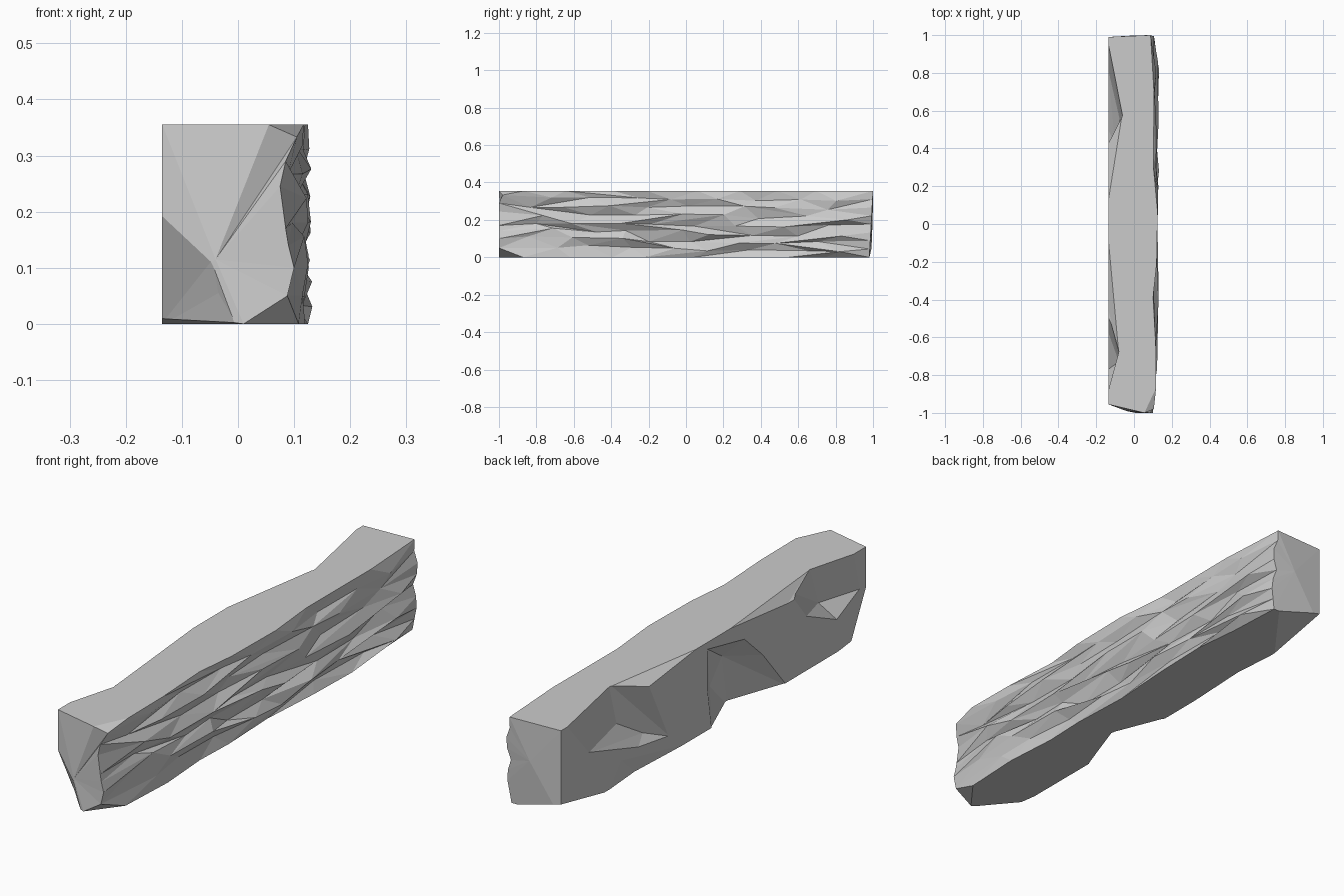
import bpy, bmesh, random

if "Cube" in bpy.data.objects:
    bpy.data.objects.remove(bpy.data.objects["Cube"])

random.seed(7)
H, L = 0.355, -0.135          # slab height, flat left side
ROWS, COLS = 9, 10

# --- slab body: flat top, bottom and left, split rough right face ---
bm = bmesh.new()
front = [(.055, .355), (.105, .333), (.085, .29), (.075, .245), (.085, .17),
         (.09, .14), (.1, .1), (.088, .05), (.01, 0)]
sections = []
for i in range(COLS):
    y0 = -1 + 2 * i / (COLS - 1)
    first, last = i == 0, i == COLS - 1
    yl = -.955 if first else (.99 if last else y0)
    ring = [bm.verts.new((L, yl, 0.02 if first else 0)), bm.verts.new((L, yl, H))]
    for r in range(ROWS):
        t = r / (ROWS - 1)
        z = H * (1 - t)
        edge = r in (0, ROWS - 1)
        if first:
            x, z = front[r]
            y = -1 + (.02 if r == 1 else 0)
        elif last:
            x, y = random.uniform(.085, .108), 1 - .02 * t
        else:
            # alternating ridges and grooves, staggered row by row
            ridge = (r + i // 2) % 2
            x = (random.uniform(.114, .133) if ridge else random.uniform(.088, .108))
            y = y0 + (.055 if r % 2 else -.055) + random.uniform(-.05, .05)
            if edge:
                x = random.uniform(.1, .126)
            else:
                z += random.uniform(-.012, .012) - .015 * y0
        ring.append(bm.verts.new((x, y, z)))
    sections.append(ring)

n = len(sections[0])
for a, b in zip(sections, sections[1:]):
    for k in range(n):
        m = (k + 1) % n
        q = (a[k], a[m], b[m], b[k])
        if 2 <= k < n - 1 and random.random() < .5:
            bm.faces.new((q[0], q[1], q[2]))
            bm.faces.new((q[0], q[2], q[3]))
        elif 2 <= k < n - 1:
            bm.faces.new((q[0], q[1], q[3]))
            bm.faces.new((q[1], q[2], q[3]))
        else:
            bm.faces.new(q)

# --- faceted ends, fanned around one off-centre point ---
for ring, c in ((sections[0], (-.04, -.99, .115)), (sections[-1], (0, .998, .2))):
    cv = bm.verts.new(c)
    for k in range(n):
        bm.faces.new((ring[k], ring[(k + 1) % n], cv))
bmesh.ops.recalc_face_normals(bm, faces=bm.faces)
me = bpy.data.meshes.new("stone_slab")
bm.to_mesh(me)
bm.free()
slab = bpy.data.objects.new("stone_slab", me)
bpy.context.collection.objects.link(slab)


def chip(name, points):
    """Cut the convex hull of the points out of the slab."""
    b = bmesh.new()
    for p in points:
        b.verts.new(p)
    res = bmesh.ops.convex_hull(b, input=b.verts)
    junk = [g for g in res["geom_interior"] if isinstance(g, bmesh.types.BMVert)]
    bmesh.ops.delete(b, geom=junk, context='VERTS')
    bmesh.ops.recalc_face_normals(b, faces=b.faces)
    m = bpy.data.meshes.new(name)
    b.to_mesh(m)
    b.free()
    cutter = bpy.data.objects.new(name, m)
    bpy.context.collection.objects.link(cutter)
    cutter.hide_render = True
    mod = slab.modifiers.new(name, 'BOOLEAN')
    mod.operation, mod.solver, mod.object = 'DIFFERENCE', 'EXACT', cutter
    bpy.context.view_layer.objects.active = slab
    bpy.ops.object.modifier_apply(modifier=name)
    bpy.data.objects.remove(cutter)


def side_chip(name, outline, inner):
    """Chip in the left side: (y, z) outline plus deeper (x, y, z) points."""
    chip(name, [(x, y, z) for x in (L - .002, L - .06) for y, z in outline] + inner)


# --- broken notches along the left side ---
side_chip("back_chip", [(.45, .37), (.3, .07), (.5, .1), (.7, .19), (.82, .2), (.97, .37)],
          [(-.06, .58, .37), (-.075, .55, .2), (-.1, .42, .12)])
side_chip("back_lower_chip", [(.08, -.02), (.72, -.02), (.62, .1)],
          [(-.118, .48, -.02)])
side_chip("middle_chip", [(.06, .33), (.06, .17), (-.02, .08), (.03, -.02),
                          (-.46, -.02), (-.3, .17), (-.18, .28)],
          [(-.055, -.15, .2), (-.045, -.2, -.02), (-.07, -.05, .12)])
side_chip("front_chip", [(-.45, .37), (-.57, .22), (-.77, .13), (-.92, .2), (-.88, .37)],
          [(-.08, -.67, .37), (-.08, -.73, .2)])
# --- worn top edge beside the two upper notches ---
side_chip("front_edge_wear", [(-.05, .357), (-.45, .315), (-.6, .315), (-.6, .37)],
          [(-.08, -.67, .357)])
side_chip("back_edge_wear", [(.1, .357), (.45, .315), (.55, .315), (.55, .37)],
          [(-.06, .58, .357)])
# --- broken lower corners of the two ends ---
chip("front_corner_chip", [(-.14, -.955, .2), (-.045, -.992, .115), (-.035, -.98, .055),
                           (0, -1, -.005), (-.14, -.85, -.005), (-.14, -.9, .03),
                           (-.2, -1.1, .2), (-.05, -1.1, .115), (0, -1.1, -.02),
                           (-.2, -1.1, -.02)])
chip("back_corner_chip", [(-.14, 1.02, .065), (.1, 1.02, -.001), (-.14, .7, -.001),
                          (-.14, 1.02, -.1)])
